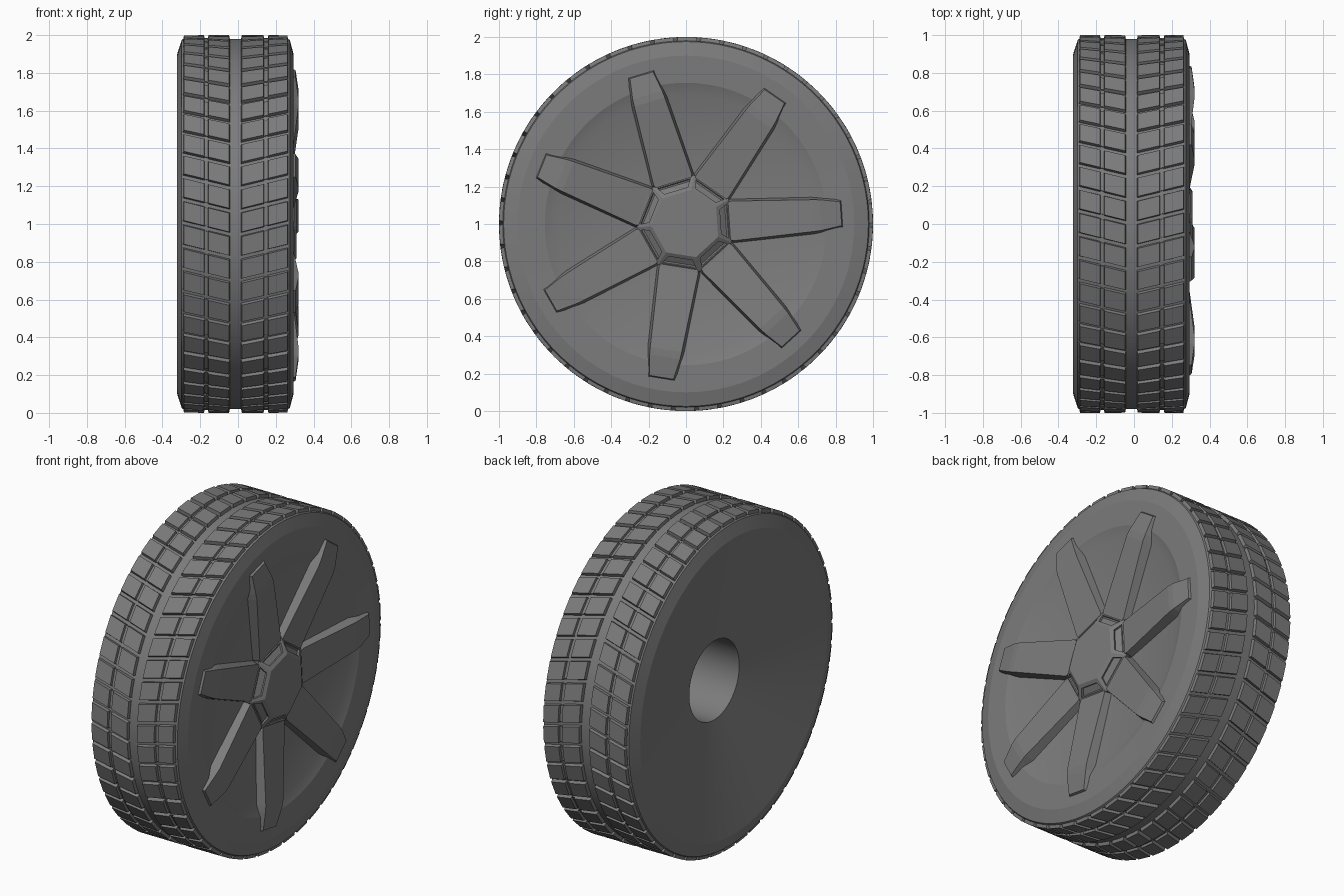
import bpy, bmesh
from math import sin, cos, pi, radians

if "Cube" in bpy.data.objects:
    bpy.data.objects.remove(bpy.data.objects["Cube"])

CZ = 1.0  # axle height
RUBBER = bpy.data.materials.new("dark_grey")
RUBBER.diffuse_color = (0.2, 0.2, 0.2, 1)
RUBBER.use_nodes = True
RUBBER.node_tree.nodes["Principled BSDF"].inputs["Base Color"].default_value = RUBBER.diffuse_color


def polar(x, r, a):
    # point on the wheel: x along the axle, angle from +y towards +z
    return (x, r * cos(a), CZ + r * sin(a))


def finish(bm, name, smooth=None):
    bmesh.ops.recalc_face_normals(bm, faces=bm.faces)
    me = bpy.data.meshes.new(name)
    bm.to_mesh(me)
    bm.free()
    me.materials.append(RUBBER)
    ob = bpy.data.objects.new(name, me)
    bpy.context.collection.objects.link(ob)
    if smooth:
        bpy.ops.object.select_all(action='DESELECT')
        ob.select_set(True)
        bpy.context.view_layer.objects.active = ob
        bpy.ops.object.shade_smooth_by_angle(angle=radians(smooth))
    return ob


def lathe(name, profile, n):
    # revolve (x, r) points around the axle; both ends are capped
    bm = bmesh.new()
    rings = [[bm.verts.new(polar(x, r, 2 * pi * i / n)) for i in range(n)]
             for x, r in profile]
    for a, b in zip(rings, rings[1:]):
        for i in range(n):
            j = (i + 1) % n
            bm.faces.new((a[i], a[j], b[j], b[i]))
    bm.faces.new(rings[0])
    bm.faces.new(rings[-1])
    return finish(bm, name, 15)


def hull_box(bm, bottom, top):
    # closed solid between two matching outlines
    b = [bm.verts.new(p) for p in bottom]
    t = [bm.verts.new(p) for p in top]
    n = len(b)
    bm.faces.new(t)
    bm.faces.new(b)
    for i in range(n):
        j = (i + 1) % n
        bm.faces.new((b[i], b[j], t[j], t[i]))


# Tyre body with dished front disc, coned back and axle bore
lathe("tyre_body", [
    (0.18, 0.235), (-0.19, 0.24), (-0.322, 0.90),
    (-0.298, 0.975), (-0.29, 0.98), (0.265, 0.98), (0.274, 0.975),
    (0.294, 0.90), (0.291, 0.755), (0.268, 0.69), (0.225, 0.25)], 100)

# Tread blocks: four columns in a chevron, paired on a shallow shared base
ROWS, MID, SLANT = 50, -0.014, 0.25
columns = [(-0.286, -0.18), (-0.156, -0.047), (0.02, 0.135), (0.161, 0.261)]
bm = bmesh.new()
for k in range(ROWS):
    a0 = 2 * pi * k / ROWS

    def outline(x0, x1, half, r, grow=0.0):
        pts = []
        for x, s in ((x0 - grow, -1), (x1 + grow, -1), (x1 + grow, 1), (x0 - grow, 1)):
            # centre of the chevron trails the outer ends
            pts.append(polar(x, r, a0 - SLANT * abs(x - MID) + s * (half + grow)))
        return pts

    for x0, x1 in columns:
        hull_box(bm, outline(x0, x1, 0.050, 0.974, 0.005), outline(x0, x1, 0.050, 1.0))
    for x0, x1 in ((-0.19, -0.146), (0.125, 0.171)):
        hull_box(bm, outline(x0, x1, 0.050, 0.974), outline(x0, x1, 0.048, 0.986))
finish(bm, "tread_blocks")

# Seven tapered spokes with a raised crest
SPOKES, PHASE = 7, radians(3.8)
# radius, top x, half width at the top, base x
sections = [(0.20, 0.264, 0.092, 0.20), (0.25, 0.268, 0.106, 0.20),
            (0.68, 0.321, 0.085, 0.25), (0.72, 0.320, 0.082, 0.25),
            (0.83, 0.305, 0.064, 0.27)]
bm = bmesh.new()
for k in range(SPOKES):
    a = PHASE + 2 * pi * k / SPOKES

    def place(x, u, v):
        return (x, u * cos(a) - v * sin(a), CZ + u * sin(a) + v * cos(a))

    rings = []
    for i, (r, x, w, xb) in enumerate(sections):
        out = 0.015 if i == len(sections) - 1 else 0.0
        wb = w + 0.018
        rings.append([bm.verts.new(place(*p)) for p in
                      ((xb, r + out, -wb), (x, r, -w), (x, r, w), (xb, r + out, wb))])
    for p, q in zip(rings, rings[1:]):
        for i in range(4):
            j = (i + 1) % 4
            bm.faces.new((p[i], p[j], q[j], q[i]))
    bm.faces.new(rings[0])
    bm.faces.new(rings[-1])
finish(bm, "spokes")

# Seven-sided hub cap with a recessed slot in each sloping side
bm = bmesh.new()
rings = [[bm.verts.new(polar(x, r, PHASE + 2 * pi * (i + 0.5) / SPOKES)) for i in range(SPOKES)]
         for x, r in ((0.20, 0.265), (0.262, 0.265), (0.311, 0.185))]
slopes = []
for level, (p, q) in enumerate(zip(rings, rings[1:])):
    for i in range(SPOKES):
        j = (i + 1) % SPOKES
        f = bm.faces.new((p[i], p[j], q[j], q[i]))
        if level:
            slopes.append(f)
bm.faces.new(rings[0])
bm.faces.new(rings[-1])
bmesh.ops.recalc_face_normals(bm, faces=bm.faces)
bmesh.ops.inset_individual(bm, faces=slopes, thickness=0.028)
bmesh.ops.inset_individual(bm, faces=slopes, thickness=0.003, depth=-0.012)
finish(bm, "hub_cap")
